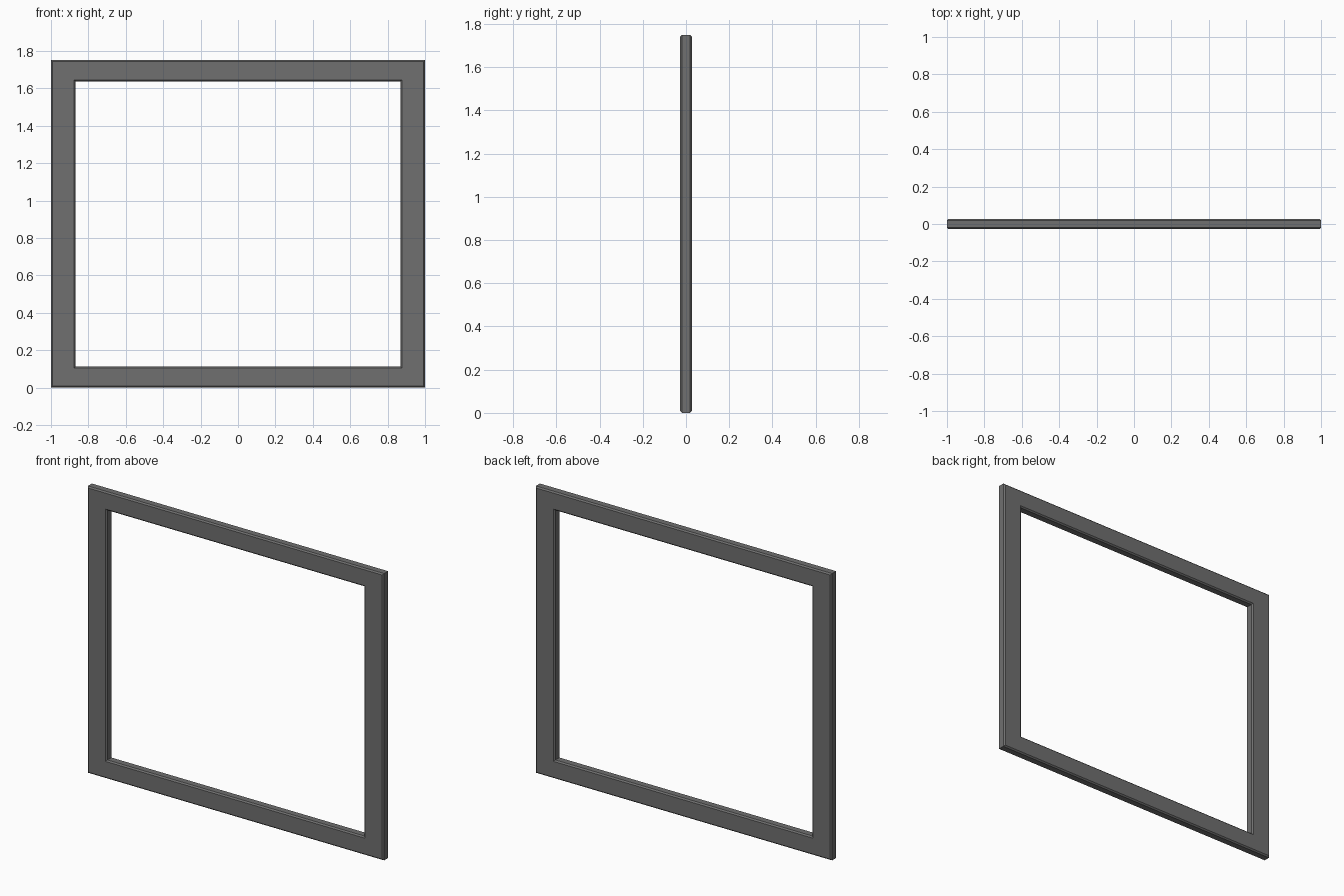
import bpy, bmesh

if "Cube" in bpy.data.objects:
    bpy.data.objects.remove(bpy.data.objects["Cube"])

W, H = 1.0, 0.875          # outer half width, half height
BX, BZ = 0.132, 0.113      # side and top/bottom rail widths
D, C = 0.027, 0.008        # half depth, chamfer

# Chamfered rail cross-section: (half width, half height, y)
iw, ih = W - BX, H - BZ
profile = [
    (W - C, H - C, -D), (W, H, -D + C), (W, H, D - C), (W - C, H - C, D),
    (iw + C, ih + C, D), (iw, ih, D - C), (iw, ih, -D + C), (iw + C, ih + C, -D),
]

# Sweep the section around four mitred corners
bm = bmesh.new()
rings = [[bm.verts.new((sx * w, y, H + sz * h)) for w, h, y in profile]
         for sx, sz in ((-1, -1), (1, -1), (1, 1), (-1, 1))]
n = len(profile)
for i in range(4):
    a, b = rings[i], rings[(i + 1) % 4]
    for j in range(n):
        k = (j + 1) % n
        bm.faces.new((a[j], b[j], b[k], a[k]))
bmesh.ops.recalc_face_normals(bm, faces=bm.faces)

mesh = bpy.data.meshes.new("rectangular_frame")
bm.to_mesh(mesh)
bm.free()
frame = bpy.data.objects.new("rectangular_frame", mesh)
bpy.context.collection.objects.link(frame)

# Dark grey finish
mat = bpy.data.materials.new("dark_grey")
mat.diffuse_color = (0.16, 0.16, 0.16, 1)
mat.use_nodes = True
mat.node_tree.nodes["Principled BSDF"].inputs["Base Color"].default_value = mat.diffuse_color
mesh.materials.append(mat)
